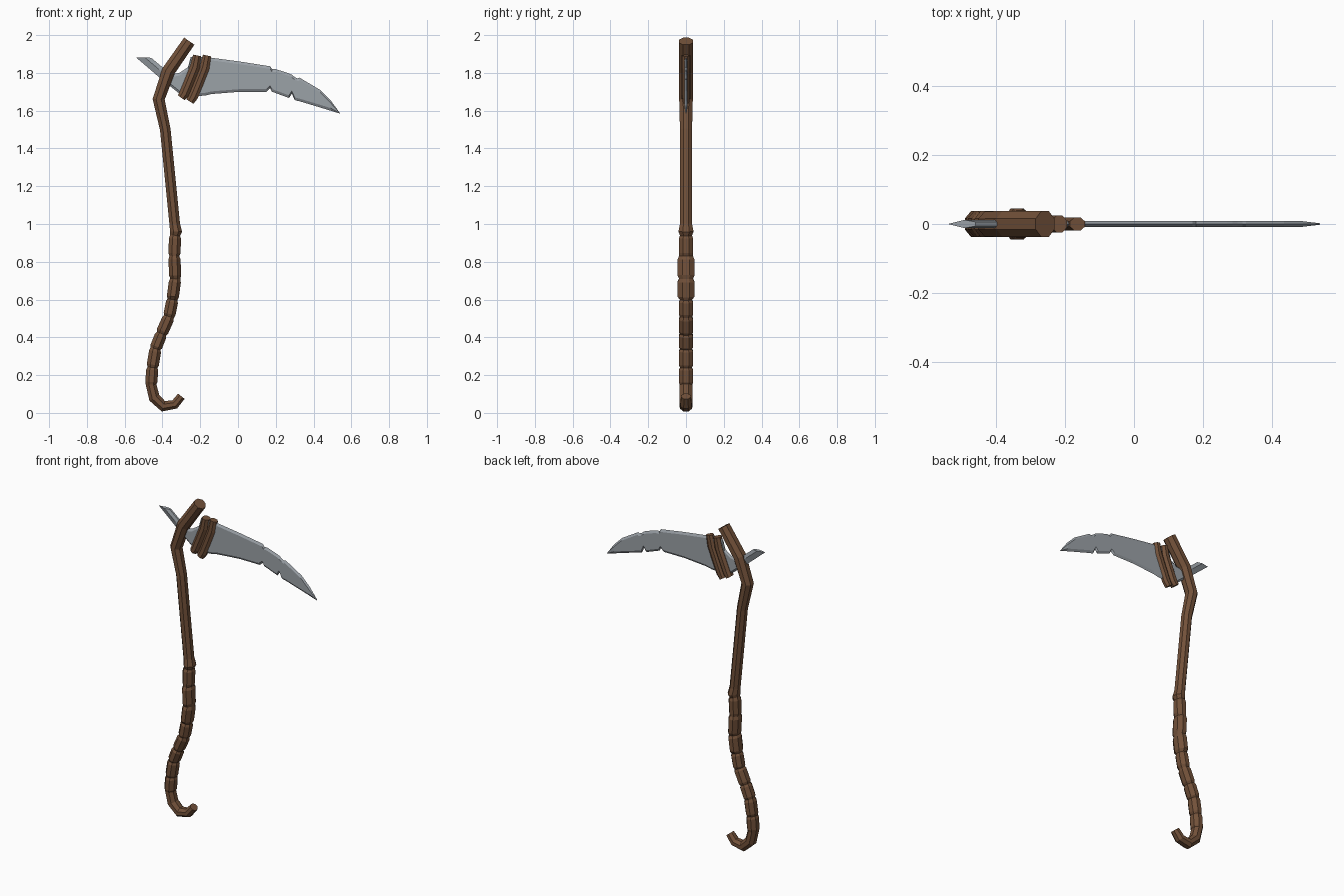
import bpy, bmesh, math
from mathutils import Vector

cube = bpy.data.objects.get("Cube")
if cube:
    bpy.data.objects.remove(cube, do_unlink=True)


def material(name, rgb):
    m = bpy.data.materials.new(name)
    m.use_nodes = True
    m.diffuse_color = (*rgb, 1)
    m.node_tree.nodes["Principled BSDF"].inputs["Base Color"].default_value = (*rgb, 1)
    return m


wood = material("brown wood", (0.17, 0.083, 0.042))
steel = material("grey steel", (0.33, 0.36, 0.39))


def loft(name, rings, mat):
    """Skin a list of equally long vertex rings into a closed solid."""
    bm = bmesh.new()
    loops = [[bm.verts.new(p) for p in ring] for ring in rings]
    n = len(loops[0])
    for a, b in zip(loops, loops[1:]):
        for i in range(n):
            j = (i + 1) % n
            bm.faces.new((a[i], a[j], b[j], b[i]))
    bm.faces.new(loops[0])
    bm.faces.new(loops[-1])
    bmesh.ops.remove_doubles(bm, verts=bm.verts, dist=0.0001)
    bmesh.ops.recalc_face_normals(bm, faces=bm.faces)
    mesh = bpy.data.meshes.new(name)
    bm.to_mesh(mesh)
    bm.free()
    mesh.materials.append(mat)
    obj = bpy.data.objects.new(name, mesh)
    bpy.context.collection.objects.link(obj)
    return obj


def sweep(name, stations, mat, sides=8):
    """Sweep a faceted section along (x, z, in-plane radius, y radius)."""
    pts = [Vector((s[0], 0, s[1])) for s in stations]
    rings = []
    k = 1 / math.cos(math.pi / sides)
    for i, (x, z, r, ry) in enumerate(stations):
        a, b = pts[max(i - 1, 0)], pts[min(i + 1, len(pts) - 1)]
        t = (b - a).normalized()
        if 0 < i < len(pts) - 1:
            t = ((pts[i] - a).normalized() + (b - pts[i]).normalized()).normalized()
        side = Vector((t.z, 0, -t.x))
        ring = []
        for s in range(sides):
            ang = (s + 0.5) * math.tau / sides
            ring.append(pts[i] + side * (r * k * math.cos(ang))
                        + Vector((0, ry * k * math.sin(ang), 0)))
        rings.append(ring)
    return loft(name, rings, mat)


# Upper shaft, bent at the head
shaft = [(-0.258, 1.968, 0.033, 0.037), (-0.368, 1.81, 0.035, 0.038),
         (-0.42, 1.66, 0.032, 0.036), (-0.385, 1.5, 0.028, 0.032),
         (-0.335, 1.0, 0.028, 0.032), (-0.328, 0.96, 0.032, 0.04)]

# Grip of bulging segments separated by pinched grooves
joints = [(-0.333, 0.94), (-0.337, 0.83), (-0.332, 0.71), (-0.347, 0.6),
          (-0.365, 0.51), (-0.405, 0.42), (-0.437, 0.34), (-0.453, 0.24),
          (-0.46, 0.15)]
for i, (a, b) in enumerate(zip(joints, joints[1:])):
    wide_y = 0.045 if i in (1, 2) else 0.038
    for t, grow in ((0.0, 0.82), (0.15, 1.0), (0.85, 1.0)):
        shaft.append((a[0] + (b[0] - a[0]) * t, a[1] + (b[1] - a[1]) * t,
                      0.032 * grow, wide_y * grow))

# Hooked foot
shaft += [(-0.46, 0.15, 0.028, 0.034), (-0.443, 0.08, 0.03, 0.034),
          (-0.395, 0.035, 0.029, 0.033), (-0.335, 0.045, 0.025, 0.03),
          (-0.3, 0.088, 0.022, 0.026)]
sweep("shaft", shaft, wood)

# Blade: spine and cutting edge heights along x, with nicks in both
blade = [(-0.36, 1.79, 1.73), (-0.31, 1.80, 1.69), (-0.265, 1.83, 1.675),
         (-0.25, 1.885, 1.675), (-0.175, 1.885, 1.68), (-0.14, 1.88, 1.688),
         (0.01, 1.86, 1.70), (0.15, 1.838, 1.70), (0.17, 1.835, 1.718),
         (0.18, 1.82, 1.70), (0.2, 1.82, 1.693), (0.27, 1.797, 1.667),
         (0.285, 1.79, 1.69), (0.3, 1.778, 1.656), (0.315, 1.77, 1.652),
         (0.325, 1.775, 1.65), (0.435, 1.71, 1.617), (0.49, 1.655, 1.6),
         (0.539, 1.588, 1.585)]
rings = []
for x, top, low in blade:
    y = 0.008 if x < 0.5 else 0.002
    h = min(0.014, (top - low) * 0.3)
    rings.append([(x, 0, top), (x, y, top - h), (x, y, low + h),
                  (x, 0, low), (x, -y, low + h), (x, -y, top - h)])
loft("blade", rings, steel)

# Tang poking out behind the shaft, pointed and ridged
tang = [((-0.46, 1.88), (-0.54, 1.882)), ((-0.40, 1.83), (-0.45, 1.805)),
        ((-0.34, 1.79), (-0.37, 1.735))]
rings = []
for (ux, uz), (lx, lz) in tang:
    mx, mz = ux * 0.6 + lx * 0.4, uz * 0.6 + lz * 0.4
    rings.append([(ux, 0.006, uz), (mx, 0.012, mz), (lx, 0, lz),
                  (mx, -0.012, mz), (ux, -0.006, uz)])
loft("tang", rings, steel)

# Two curved bindings wrapped around the root of the blade
binding = [(-0.216, 1.892), (-0.228, 1.83), (-0.258, 1.755), (-0.285, 1.69), (-0.3, 1.668)]
for name, dx, dz, y in (("inner_binding", 0, 0, 0.024),
                        ("outer_binding", 0.052, -0.005, 0.019)):
    path = [(x + dx * (1 - 0.03 * i), z + dz * i, 0.026 if 0 < i < 4 else 0.022, y)
            for i, (x, z) in enumerate(binding)]
    sweep(name, path, wood)
